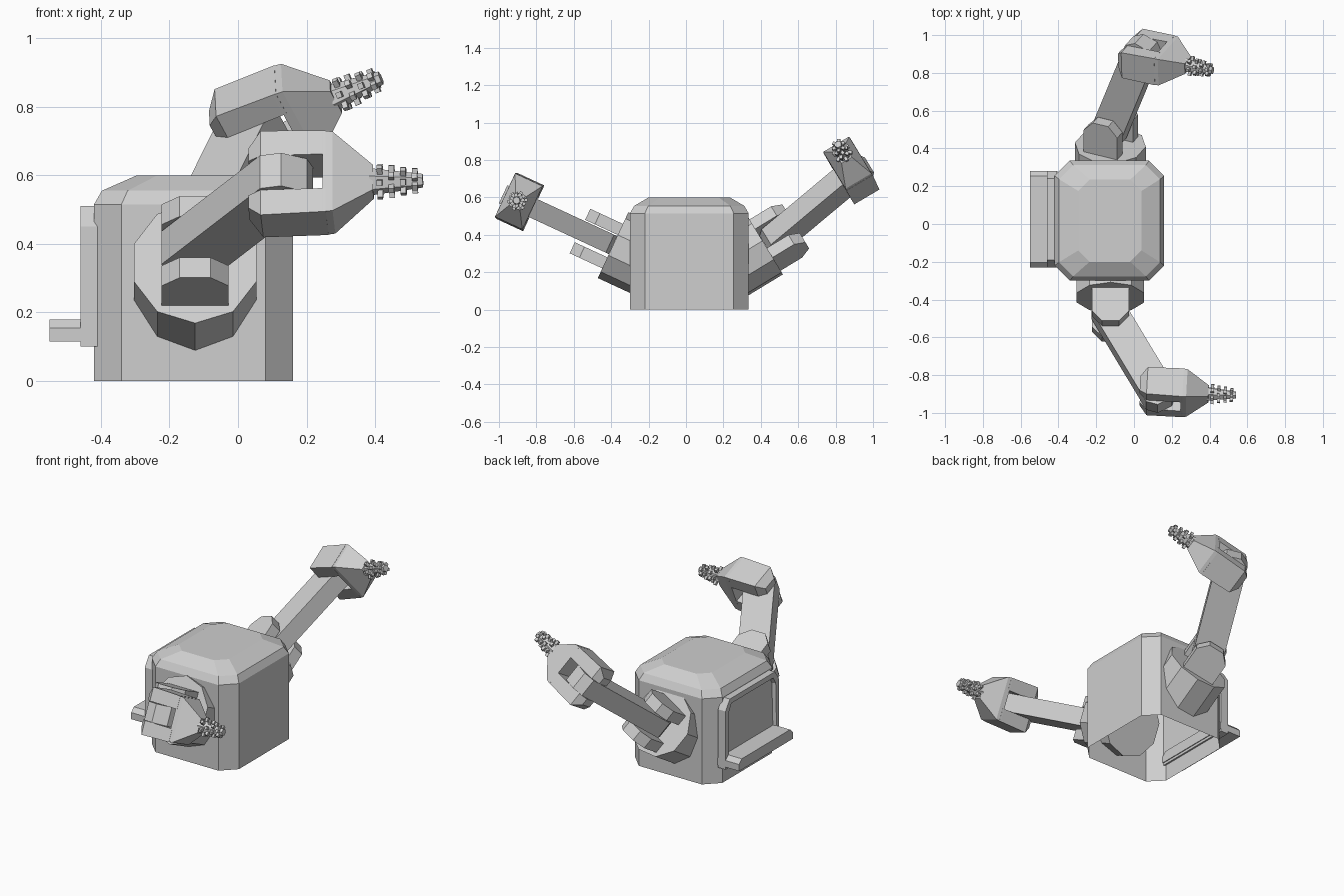
import bpy, bmesh, math
from mathutils import Matrix, Vector

old = bpy.data.objects.get("Cube")
if old:
    bpy.data.objects.remove(old, do_unlink=True)

grey = bpy.data.materials.new("plain_grey")
grey.use_nodes = True
grey.diffuse_color = (0.62, 0.62, 0.62, 1)
grey.node_tree.nodes["Principled BSDF"].inputs["Base Color"].default_value = (0.62, 0.62, 0.62, 1)


def finish(name, bm, matrix=Matrix()):
    bm.transform(matrix)
    bmesh.ops.recalc_face_normals(bm, faces=bm.faces)
    mesh = bpy.data.meshes.new(name)
    bm.to_mesh(mesh)
    bm.free()
    mesh.materials.append(grey)
    obj = bpy.data.objects.new(name, mesh)
    bpy.context.collection.objects.link(obj)
    return obj


def loft(bm, rings, cap_start=True, cap_end=True):
    """Skin a list of equally long point rings."""
    loops = [[bm.verts.new(p) for p in ring] for ring in rings]
    n = len(loops[0])
    for a, b in zip(loops, loops[1:]):
        for i in range(n):
            j = (i + 1) % n
            bm.faces.new((a[i], a[j], b[j], b[i]))
    if cap_start:
        bm.faces.new(loops[0][::-1])
    if cap_end:
        return bm.faces.new(loops[-1])


def octagon(x0, x1, y0, y1, c, z):
    pts = [(x0 + c, y0), (x1 - c, y0), (x1, y0 + c), (x1, y1 - c),
           (x1 - c, y1), (x0 + c, y1), (x0, y1 - c), (x0, y0 + c)]
    return [(x, y, z) for x, y in pts]


def rect(u, half_a, v0, v1):
    return [(u, -half_a, v0), (u, half_a, v0), (u, half_a, v1), (u, -half_a, v1)]


# Body shell, open underneath
bm = bmesh.new()
loft(bm, [octagon(-0.42, 0.16, -0.30, 0.335, 0.08, 0),
          octagon(-0.42, 0.16, -0.30, 0.335, 0.08, 0.515),
          octagon(-0.397, 0.138, -0.277, 0.312, 0.075, 0.555),
          octagon(-0.295, 0.04, -0.20, 0.235, 0.06, 0.60)], cap_start=False)
finish("body", bm)

# Side hatch: framed plate with a recessed panel
outline = [(-0.23, 0.10), (0.28, 0.10), (0.28, 0.45), (0.24, 0.51), (-0.19, 0.51), (-0.23, 0.45)]
bm = bmesh.new()
face = loft(bm, [[(x, y, z) for y, z in outline] for x in (-0.41, -0.46)])
bmesh.ops.recalc_face_normals(bm, faces=bm.faces)
bmesh.ops.inset_region(bm, faces=[face], thickness=0.035, depth=0)
bmesh.ops.inset_region(bm, faces=[face], thickness=0.008, depth=-0.02)
finish("side_hatch", bm)

# Ledge under the hatch
profile = [(-0.23, 0.115), (0.28, 0.115), (0.28, 0.155), (0.255, 0.18), (-0.205, 0.18), (-0.23, 0.155)]
bm = bmesh.new()
loft(bm, [[(x, y, z) for y, z in profile] for x in (-0.405, -0.55)])
finish("hatch_ledge", bm)


def frame(origin, u, a, v):
    m = Matrix((u, a, v)).transposed().to_4x4()
    m.translation = origin
    return m


def build_arm(side, base, elbow, tilt):
    # Shoulder drum: its outer face lies on a = 0
    bm = bmesh.new()
    drum = [(0.188 * math.cos(math.radians(18 + 36 * i)),
             0.194 * math.sin(math.radians(18 + 36 * i))) for i in range(10)]
    loft(bm, [[(x, a, z) for x, z in drum] for a in (-0.25, 0)])
    finish(side + "_shoulder_drum", bm, base)

    # Shoulder bracket: two chamfered lugs
    lug = [(-0.098, -0.02), (0.098, -0.02), (0.098, 0.135), (0.045, 0.192), (-0.045, 0.192), (-0.098, 0.135)]
    for name, lo, hi in (("upper", 0.06, 0.125), ("lower", -0.137, -0.072)):
        bm = bmesh.new()
        loft(bm, [[(x, a, v) for x, a in lug] for v in (lo, hi)])
        finish(side + "_" + name + "_shoulder_lug", bm, base)

    # Forearm bar with chamfered ends
    pivot, elbow = Vector((0, 0.10)), Vector(elbow)
    d = (elbow - pivot).normalized()
    n = Vector((-d.y, d.x))
    length = (elbow - pivot).length
    w, e, c = 0.088, 0.09, 0.045
    bar = [(-e, -w + c), (-e + c, -w), (length + e - c, -w), (length + e, -w + c),
           (length + e, w - c), (length + e - c, w), (-e + c, w), (-e, w - c)]
    pts = [pivot + d * s + n * t for s, t in bar]
    bm = bmesh.new()
    loft(bm, [[(p.x, p.y, v) for p in pts] for v in (-0.053, 0.053)])
    finish(side + "_forearm", bm, base)

    # Hand frame at the elbow
    hand = base @ Matrix.Translation((elbow.x, elbow.y, 0)) @ Matrix.Rotation(tilt, 4, 'Z')
    for name, s in (("upper", 1), ("lower", -1)):
        bm = bmesh.new()
        loft(bm, [rect(u, h, s * 0.055, s * v) for u, h, v in
                  ((-0.088, 0.042, 0.095), (-0.05, 0.078, 0.135), (0.14, 0.082, 0.13))])
        finish(side + "_" + name + "_hand_fork", bm, hand)
    bm = bmesh.new()
    loft(bm, [rect(u, h, -v, v) for u, h, v in
              ((0.13, 0.082, 0.13), (0.16, 0.08, 0.127), (0.275, 0.032, 0.04))])
    finish(side + "_hand", bm, hand)

    # Tapered tip with rings of teeth
    bm = bmesh.new()
    hexa = [(math.cos(math.radians(60 * i)), math.sin(math.radians(60 * i))) for i in range(6)]
    loft(bm, [[(u, r * p, r * q) for p, q in hexa] for u, r in ((0.265, 0.04), (0.42, 0.02))])
    finish(side + "_tip", bm, hand)
    bm = bmesh.new()
    for k in range(4):
        u = 0.295 + 0.034 * k
        r = 0.040 - 0.0055 * k
        for i in range(6):
            spin = Matrix.Rotation(math.radians(60 * i + 30 * (k % 2)), 4, 'X')
            bmesh.ops.create_cube(bm, size=1, matrix=spin @ Matrix.Translation((u, 0, r))
                                  @ Matrix.Diagonal((0.016, 0.017, 0.026, 1)))
    finish(side + "_tip_teeth", bm, hand)


# Front arm: axis leans up out of the front wall
a = Vector((0, -0.906, 0.42)).normalized()
v = Vector((0, 0.42, 0.906)).normalized()
build_arm("front", frame((-0.125, -0.39, 0.345), Vector((1, 0, 0)), a, v), (0.245, 0.548), 0.05)

# Rear arm: leans up more and is rolled about its axis
lean, roll = math.radians(31.3), math.radians(25)
a = Vector((0, math.cos(lean), math.sin(lean)))
v0 = Vector((0, -math.sin(lean), math.cos(lean)))
x = Vector((1, 0, 0))
u = x * math.cos(roll) + v0 * math.sin(roll)
v = v0 * math.cos(roll) - x * math.sin(roll)
build_arm("rear", frame((-0.125, 0.42, 0.35), u, a, v), (0.178, 0.60), 0.03)
